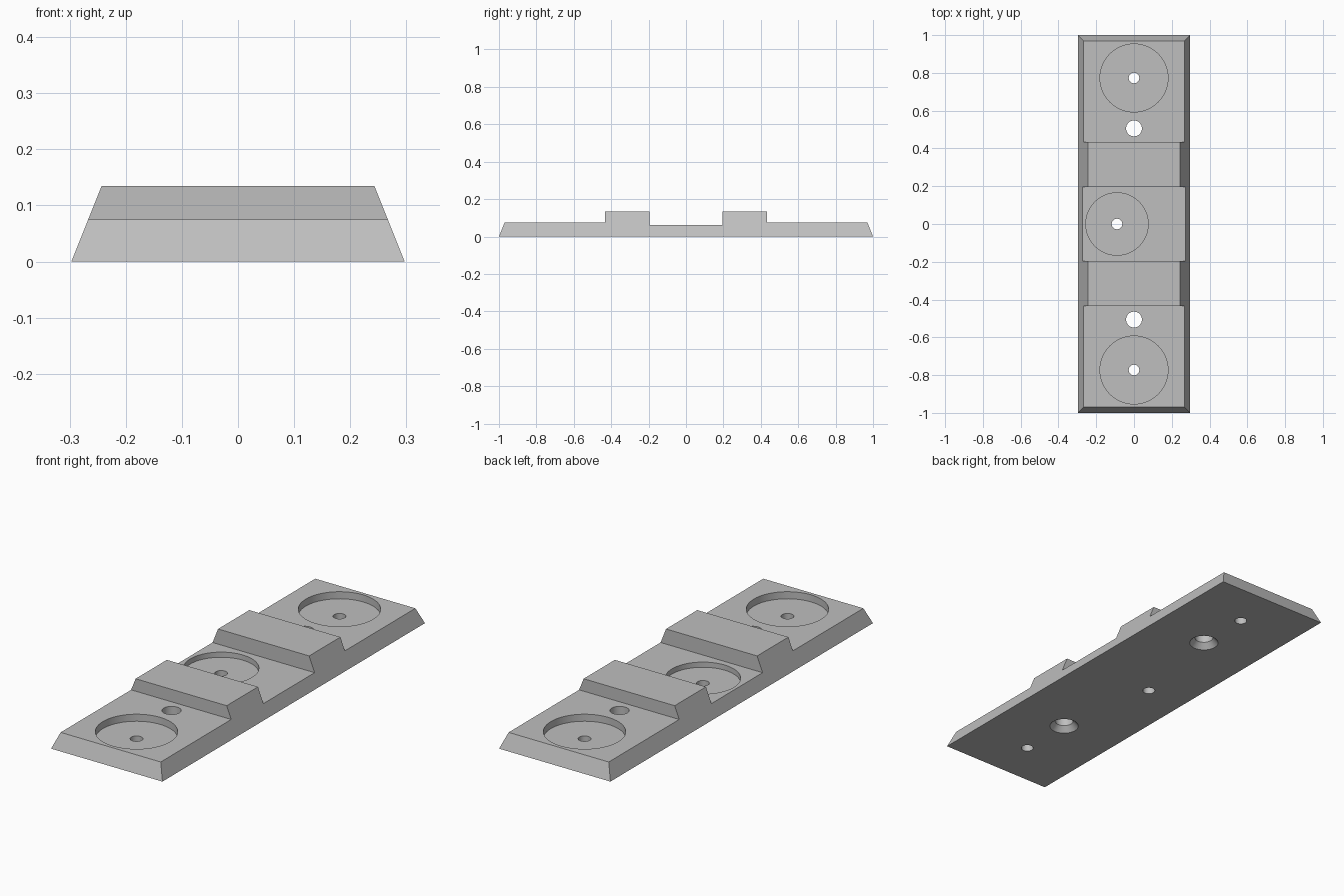
import bpy, bmesh
from math import cos, sin, tau

cube = bpy.data.objects.get("Cube")
if cube:
    bpy.data.objects.remove(cube)

# Material
grey = bpy.data.materials.new("plain grey")
grey.use_nodes = True
colour = (0.52, 0.52, 0.52, 1)
grey.diffuse_color = colour
grey.node_tree.nodes["Principled BSDF"].inputs["Base Color"].default_value = colour

# Main dimensions
BASE_HALF_WIDTH, SIDE_SLOPE = 0.297, 0.4
END_TOP, MID_TOP, RIDGE_TOP = 0.075, 0.062, 0.135
SEGMENTS = 64


def add_object(name, bm):
    bmesh.ops.recalc_face_normals(bm, faces=bm.faces)
    mesh = bpy.data.meshes.new(name)
    bm.to_mesh(mesh)
    bm.free()
    mesh.materials.append(grey)
    obj = bpy.data.objects.new(name, mesh)
    bpy.context.collection.objects.link(obj)
    return obj


def lathe_cutter(name, x, y, profile):
    """Stack of circles given as (radius, height), bottom to top, closed at both ends."""
    bm = bmesh.new()
    rings = [[bm.verts.new((x + r * cos(tau * i / SEGMENTS),
                            y + r * sin(tau * i / SEGMENTS), z))
              for i in range(SEGMENTS)] for r, z in profile]
    for low, high in zip(rings, rings[1:]):
        for i in range(SEGMENTS):
            j = (i + 1) % SEGMENTS
            bm.faces.new((low[i], low[j], high[j], high[i]))
    bm.faces.new(rings[0])
    bm.faces.new(rings[-1])
    cutter = add_object(name, bm)
    cutter.hide_render = True
    return cutter


# Plate with two ridges: a mirrored side profile, swept across with sloping flanks
half = [(1, 0), (0.97, END_TOP), (0.433, END_TOP), (0.433, RIDGE_TOP),
        (0.195, RIDGE_TOP), (0.195, MID_TOP)]
outline = half + [(-y, z) for y, z in reversed(half)]
bm = bmesh.new()
sides = [[bm.verts.new((s * (BASE_HALF_WIDTH - SIDE_SLOPE * z), y, z)) for y, z in outline]
         for s in (-1, 1)]
for side in sides:
    bm.faces.new(side)
for i in range(len(outline)):
    j = (i + 1) % len(outline)
    bm.faces.new((sides[0][i], sides[0][j], sides[1][j], sides[1][i]))
plate = add_object("ridged_plate", bm)


# Round pockets with a small through hole, and countersunk screw holes
def pocket(name, x, y, radius, floor):
    return lathe_cutter(name, x, y, [(0.028, -0.1), (0.028, floor), (radius, floor), (radius, 0.3)])


cutters = [pocket("middle_pocket", -0.09, 0, 0.165, 0.037)]
for label, s in (("front", -1), ("back", 1)):
    cutters.append(pocket(label + "_pocket", 0, s * 0.773, 0.18, 0.041))
    cutters.append(lathe_cutter(label + "_screw_hole", 0, s * 0.506,
                                [(0.066, -0.1), (0.066, 0), (0.042, 0.027), (0.042, 0.3)]))

# Cut and apply
bpy.ops.object.select_all(action="DESELECT")
bpy.context.view_layer.objects.active = plate
plate.select_set(True)
for cutter in cutters:
    cut = plate.modifiers.new(cutter.name, "BOOLEAN")
    cut.operation, cut.solver, cut.object = "DIFFERENCE", "EXACT", cutter
    bpy.ops.object.modifier_apply(modifier=cut.name)
    bpy.data.objects.remove(cutter)

bpy.ops.object.shade_smooth_by_angle(angle=0.4)
